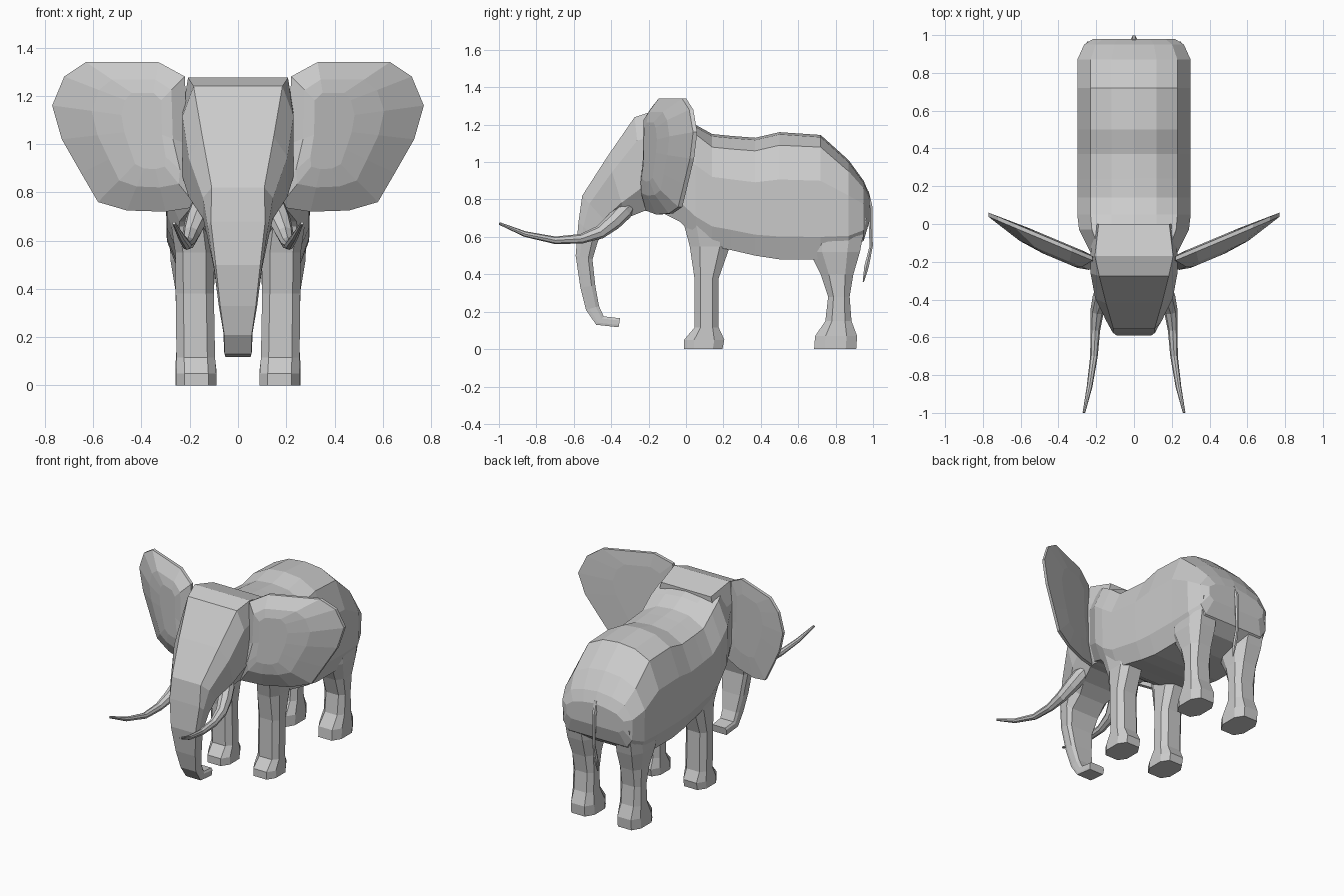
import bpy, bmesh, math
from mathutils import Vector


def make(name, verts, faces, mirror=False):
    bm = bmesh.new()
    vs = [bm.verts.new(v) for v in verts]
    for f in faces:
        bm.faces.new([vs[i] for i in f])
    bmesh.ops.recalc_face_normals(bm, faces=bm.faces)
    me = bpy.data.meshes.new(name)
    bm.to_mesh(me)
    bm.free()
    ob = bpy.data.objects.new(name, me)
    bpy.context.collection.objects.link(ob)
    if mirror:
        m = ob.modifiers.new("mirror", 'MIRROR')
        m.use_mirror_merge = False
    return ob


def loft(name, rings, mirror=False):
    n = len(rings[0])
    verts = [p for r in rings for p in r]
    faces = [(k * n + i, k * n + (i + 1) % n, (k + 1) * n + (i + 1) % n, (k + 1) * n + i)
             for k in range(len(rings) - 1) for i in range(n)]
    last = (len(rings) - 1) * n
    faces += [tuple(range(n)), tuple(last + i for i in range(n))]
    return make(name, verts, faces, mirror)


def both_sides(half):
    # half section from top centre to bottom centre, closed by reflection
    return half + [(-x, y, z) for x, y, z in half[-2:0:-1]]


# Body: y, back height, shoulder-edge height, belly height, width factor
body = [(-0.15, 1.26, 1.24, 0.74, 0.77), (-0.03, 1.23, 1.20, 0.68, 0.97),
        (0.05, 1.20, 1.15, 0.60, 1.0), (0.14, 1.15, 1.08, 0.55, 1.0),
        (0.24, 1.14, 1.07, 0.53, 1.0), (0.37, 1.13, 1.06, 0.50, 1.0),
        (0.50, 1.16, 1.09, 0.48, 1.0), (0.72, 1.145, 1.08, 0.48, 1.0),
        (0.87, 1.01, 0.95, 0.52, 1.0), (0.95, 0.90, 0.86, 0.58, 0.88),
        (0.98, 0.83, 0.80, 0.68, 0.72)]
rings = []
for y, zt, ze, zb, w in body:
    h = ze - zb
    rings.append(both_sides([(0, y, zt), (0.12 * w, y, zt - 0.012), (0.23 * w, y, ze),
                             (0.3 * w, y, ze - 0.3 * h), (0.295 * w, y, zb + 0.2 * h),
                             (0.25 * w, y, zb), (0, y, zb)]))
loft("body", rings)

# Head and trunk: front point, back point (y, z), half width, front flat share
head = [((0.0, 1.23), (0.0, 0.72), 0.22, 0.85), ((-0.17, 1.275), (-0.16, 0.73), 0.23, 0.9),
        ((-0.275, 1.24), (-0.22, 0.74), 0.23, 0.8), ((-0.42, 1.03), (-0.32, 0.70), 0.205, 0.72),
        ((-0.555, 0.82), (-0.40, 0.65), 0.145, 0.75), ((-0.575, 0.68), (-0.47, 0.58), 0.125, 0.9),
        ((-0.59, 0.50), (-0.50, 0.48), 0.10, 0.92), ((-0.565, 0.33), (-0.485, 0.34), 0.08, 0.92),
        ((-0.535, 0.21), (-0.465, 0.23), 0.06, 0.95), ((-0.48, 0.13), (-0.44, 0.175), 0.058, 0.95),
        ((-0.36, 0.117), (-0.352, 0.165), 0.055, 0.95)]
rings = []
for (y0, z0), (y1, z1), w, s in head:
    def at(x, t):
        return (x, y0 + (y1 - y0) * t, z0 + (z1 - z0) * t)
    rings.append(both_sides([at(0, 0), at(w * s, 0), at(w, 0.25),
                             at(w, 0.75), at(w * s * 0.9, 1), at(0, 1)]))
loft("head_and_trunk", rings)


# Legs: z, front y, back y, inner x, outer x
def leg(name, sections):
    rings = []
    for z, y0, y1, x0, x1 in sections:
        c, d = (x1 - x0) * 0.2, (y1 - y0) * 0.25
        rings.append([(x0 + c, y0, z), (x1 - c, y0, z), (x1, y0 + d, z), (x1, y1 - d, z),
                      (x1 - c, y1, z), (x0 + c, y1, z), (x0, y1 - d, z), (x0, y0 + d, z)])
    loft(name, rings, mirror=True)


leg("front_legs", [(0, -0.01, 0.195, 0.09, 0.255), (0.05, -0.01, 0.205, 0.09, 0.255),
                   (0.115, 0.045, 0.175, 0.095, 0.255), (0.38, 0.045, 0.175, 0.10, 0.258),
                   (0.55, 0.02, 0.235, 0.10, 0.26), (0.72, -0.025, 0.26, 0.12, 0.285)])
leg("hind_legs", [(0, 0.685, 0.91, 0.09, 0.26), (0.07, 0.69, 0.915, 0.09, 0.26),
                  (0.15, 0.745, 0.885, 0.10, 0.255), (0.28, 0.76, 0.875, 0.10, 0.255),
                  (0.40, 0.72, 0.895, 0.10, 0.26), (0.52, 0.66, 0.93, 0.09, 0.28),
                  (0.70, 0.64, 0.965, 0.10, 0.285)])

# Ears: outline on a swept-back plane, bulged front loop and shallow back
outline = [(0.22, 1.28), (0.33, 1.34), (0.63, 1.34), (0.72, 1.28), (0.77, 1.16), (0.73, 1.02),
           (0.65, 0.88), (0.58, 0.76), (0.46, 0.725), (0.30, 0.72), (0.17, 0.74), (0.16, 0.82),
           (0.21, 1.0)]


def ear_loop(scale, push):
    cx, cz = 0.36, 1.08
    pts = []
    for x, z in outline:
        x, z = cx + (x - cx) * scale, cz + (z - cz) * (0.3 + 0.7 * scale)
        pts.append((x, -0.16 + 0.42 * (x - 0.27) + push, z))
    return pts


loft("ears", [ear_loop(0.3, -0.085), ear_loop(0.6, -0.07), ear_loop(1, -0.012),
              ear_loop(1, 0.01), ear_loop(0.5, 0.018)], mirror=True)


# Tapered tube along a path of (x, y, z, radius)
def tube(name, path, sides, mirror=False):
    pts = [Vector(p[:3]) for p in path]
    rings = []
    for i, p in enumerate(pts):
        t = (pts[min(i + 1, len(pts) - 1)] - pts[max(i - 1, 0)]).normalized()
        u = Vector((1, 0, 0))
        u = (u - t * u.dot(t)).normalized()
        v = t.cross(u)
        rings.append([p + (u * math.cos(a) + v * math.sin(a)) * path[i][3]
                      for a in (math.tau * k / sides for k in range(sides))])
    return loft(name, rings, mirror)


# Tusks
tube("tusks", [(0.14, -0.30, 0.765, 0.03), (0.15, -0.33, 0.74, 0.048), (0.175, -0.39, 0.68, 0.045),
               (0.195, -0.46, 0.625, 0.036), (0.205, -0.56, 0.59, 0.026),
               (0.212, -0.70, 0.582, 0.02), (0.235, -0.86, 0.615, 0.015),
               (0.265, -0.998, 0.672, 0.007)], 8, mirror=True)

# Tail
tube("tail", [(0, 0.96, 0.84, 0.02), (0, 0.985, 0.76, 0.014), (0, 0.99, 0.55, 0.01),
              (0, 0.965, 0.44, 0.014), (0, 0.948, 0.36, 0.004)], 6)
